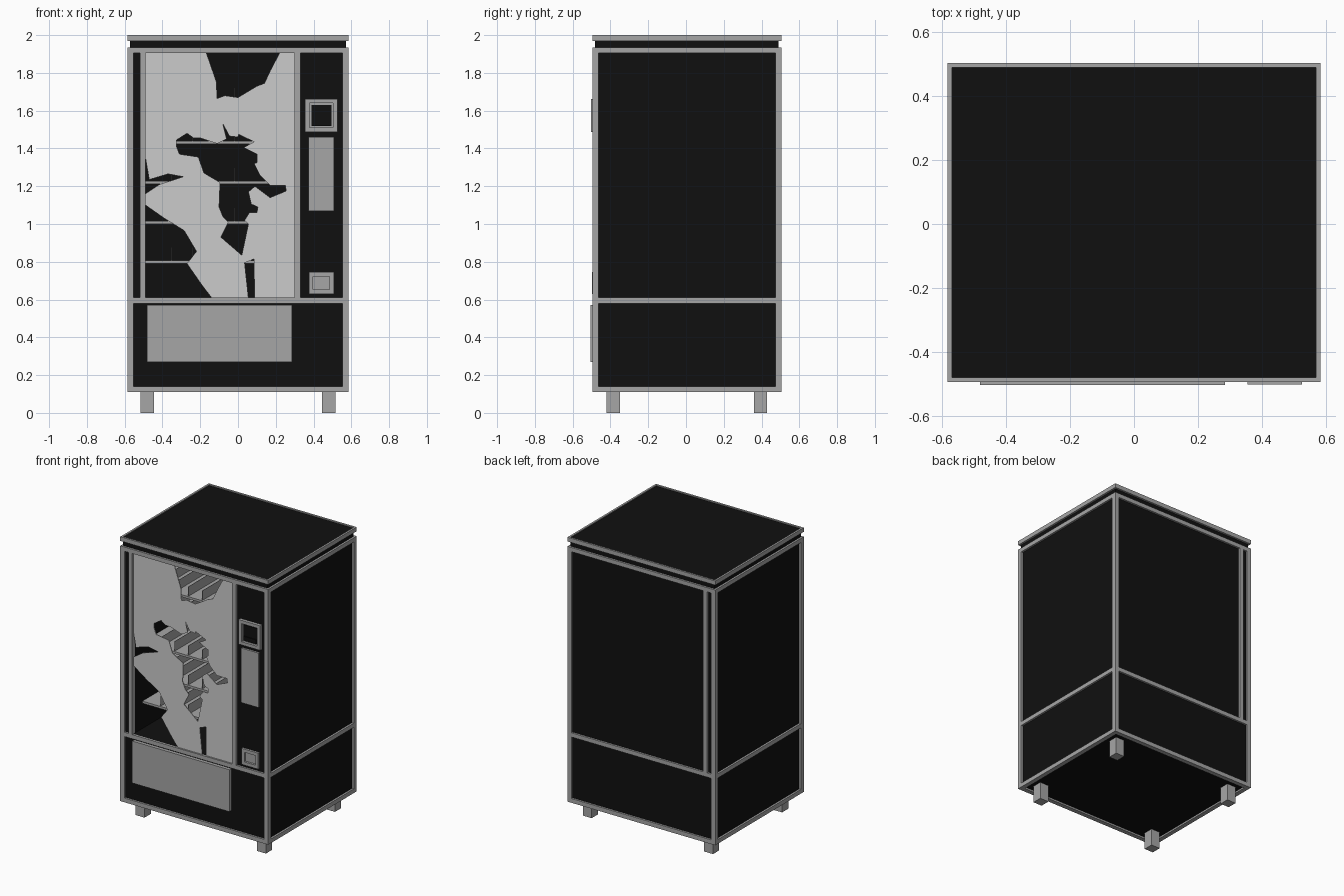
import bpy, bmesh
from mathutils import Vector

if "Cube" in bpy.data.objects:
    bpy.data.objects.remove(bpy.data.objects["Cube"])

def material(name, v):
    m = bpy.data.materials.new(name)
    m.diffuse_color = (v, v, v, 1)
    m.use_nodes = True
    m.node_tree.nodes["Principled BSDF"].inputs["Base Color"].default_value = m.diffuse_color
    return m

BLACK = material("black_paint", 0.005)
METAL = material("grey_metal", 0.38)
GLASS = material("pale_glass", 0.8)

def add_box(bm, x, y, z):
    """Box from (min, max) ranges; returns its front (-y) face."""
    before = set(bm.faces)
    vs = bmesh.ops.create_cube(bm, size=1)["verts"]
    lo, hi = Vector((x[0], y[0], z[0])), Vector((x[1], y[1], z[1]))
    for v in vs:
        v.co = Vector(a + (b - a) * (c + 0.5) for a, b, c in zip(lo, hi, v.co))
    new = [f for f in bm.faces if f not in before]
    return min(new, key=lambda f: f.calc_center_median().y)

def finish(name, bm, mat):
    me = bpy.data.meshes.new(name)
    bm.to_mesh(me)
    bm.free()
    if mat:
        me.materials.append(mat)
    ob = bpy.data.objects.new(name, me)
    bpy.context.collection.objects.link(ob)
    return ob

def boxes(name, items, mat):
    bm = bmesh.new()
    for x, y, z in items:
        add_box(bm, x, y, z)
    return finish(name, bm, mat)

def recessed(name, x, y, z, rim, depth, mat):
    """Plate whose front face is inset and pushed back."""
    bm = bmesh.new()
    f = add_box(bm, x, y, z)
    bmesh.ops.inset_individual(bm, faces=[f], thickness=rim)
    g = bmesh.ops.extrude_face_region(bm, geom=[f])["geom"]
    bmesh.ops.translate(bm, vec=(0, depth, 0), verts=[v for v in g if isinstance(v, bmesh.types.BMVert)])
    bmesh.ops.delete(bm, geom=[f], context='FACES_ONLY')
    return finish(name, bm, mat)

# Overall extents
W, YF, YB = 0.585, -0.495, 0.505
T = 0.032                      # frame bar width
WX = (-0.49, 0.30)             # window opening
WZ = (0.61, 1.905)
ins = 0.014                    # panel inset behind the frame

# Black cabinet with a display compartment cut into its front
body = boxes("cabinet_body", [((-W + ins, W - ins), (YF + ins, YB - ins), (0.122, 1.975))], BLACK)
cut = boxes("compartment_cutter", [(WX, (-0.7, 0.45), WZ)], BLACK)
cut.hide_render = True
mod = body.modifiers.new("compartment", 'BOOLEAN')
mod.operation, mod.object, mod.solver = 'DIFFERENCE', cut, 'EXACT'
bpy.context.view_layer.objects.active = body
bpy.ops.object.modifier_apply(modifier=mod.name)
bpy.data.objects.remove(cut)

# Corner posts and horizontal rails
bars = []
sx = [(-W, -W + T), (W - T, W)]
sy = [(YF, YF + T), (YB - T, YB)]
for x in sx:
    for y in sy:
        bars.append((x, y, (0.11, 1.935)))
for z in [(0.11, 0.14), (0.58, 0.61), (1.905, 1.935)]:
    bars += [((-W + T, W - T), y, z) for y in sy]
    bars += [(x, (YF + T, YB - T), z) for x in sx]
boxes("corner_frame", bars, METAL)

# Window mullions, front and back
boxes("window_mullions", [((-0.52, -0.49), sy[0], WZ), ((0.30, 0.332), sy[0], WZ),
                          ((-0.52, -0.49), (YB - 0.02, YB), WZ)], METAL)

# Roof: grey rim around a black lid
r, zc = 0.014, (1.97, 2.0)
boxes("roof_rim", [((-W, W), (YF, YF + r), zc), ((-W, W), (YB - r, YB), zc),
                   ((-W, -W + r), (YF + r, YB - r), zc), ((W - r, W), (YF + r, YB - r), zc)], METAL)
boxes("roof_panel", [((-W + r, W - r), (YF + r, YB - r), (1.97, 1.994))], BLACK)

# Feet
boxes("feet", [((x - .035, x + .035), (y - .035, y + .035), (0, 0.125))
               for x in (-0.48, 0.48) for y in (-0.385, 0.395)], METAL)

# Shelves with thin lane dividers
shelves, dividers = [], []
for i in range(5):
    z = 0.79 + 0.211 * i
    shelves.append((WX, (-0.38, 0.45), (z, z + 0.016)))
    for k in range(6):
        x = -0.35 + 0.11 * k
        dividers.append(((x - .001, x + .001), (-0.375, 0.45), (z + 0.016, z + 0.085)))
boxes("shelves", shelves, METAL)
boxes("lane_dividers", dividers, METAL)

# Broken glass pane: outline with edge breaks, plus the central hole
outline = [(-.49, 1.905), (-.167, 1.905), (-.155, 1.87), (-.115, 1.755), (-.11, 1.665), (-.07, 1.68),
           (0, 1.67), (.1, 1.73), (.14, 1.745), (.17, 1.81), (.22, 1.905), (.3, 1.905), (.3, .61),
           (.087, .61), (.085, .815), (.035, .795), (.055, .61), (-.14, .61), (-.19, .675), (-.27, .79),
           (-.22, .855), (-.285, .965), (-.39, 1.03), (-.49, 1.10), (-.49, 1.16), (-.415, 1.21),
           (-.29, 1.25), (-.37, 1.265), (-.47, 1.235), (-.49, 1.35)]
hole = [(-.325, 1.445), (-.27, 1.48), (-.235, 1.455), (-.2, 1.455), (-.11, 1.425), (-.06, 1.45), (-.08, 1.53),
        (-.045, 1.465), (0, 1.46), (.003, 1.475), (.085, 1.435), (.03, 1.405), (.1, 1.37), (.1, 1.325),
        (.085, 1.32), (.115, 1.26), (.17, 1.205), (.25, 1.205), (.255, 1.175), (.17, 1.14), (.09, 1.2),
        (.055, 1.17), (.07, 1.105), (.105, 1.09), (.1, 1.06), (.06, 1.06), (.035, 1.02), (.055, 1.0),
        (.02, .835), (-.09, .93), (-.05, 1.01), (-.08, 1.04), (-.1, 1.09), (-.095, 1.22), (-.18, 1.27),
        (-.21, 1.355), (-.31, 1.37), (-.325, 1.41)]
cu = bpy.data.curves.new("broken_glass", 'CURVE')
cu.dimensions, cu.fill_mode, cu.extrude = '2D', 'BOTH', 0.003
for pts in (outline, hole):
    s = cu.splines.new('POLY')
    s.points.add(len(pts) - 1)
    for p, (x, z) in zip(s.points, pts):
        p.co = (x, z, 0, 1)
    s.use_cyclic_u = True
cu.materials.append(GLASS)
glass = bpy.data.objects.new("broken_glass", cu)
glass.rotation_euler.x = 1.5707963
glass.location.y = -0.48
bpy.context.collection.objects.link(glass)
bpy.context.view_layer.objects.active = glass
glass.select_set(True)
bpy.ops.object.convert(target='MESH')

# Delivery flap
boxes("delivery_flap", [((-0.483, 0.285), (-0.505, -0.475), (0.27, 0.57))], METAL)

# Control column: payment slot, keypad and change return
recessed("payment_bezel", (.355, .527), (-.503, -.475), (1.487, 1.663), 0.033, 0.018, METAL)
boxes("payment_screen", [((.388, .494), (-.49, -.48), (1.52, 1.63)),
                         ((.392, .490), (-.497, -.48), (1.52, 1.55))], BLACK)
boxes("keypad_plate", [((.372, .508), (-.495, -.475), (1.07, 1.46))], METAL)
recessed("change_return", (.375, .508), (-.497, -.475), (.63, .745), 0.033, 0.015, METAL)
